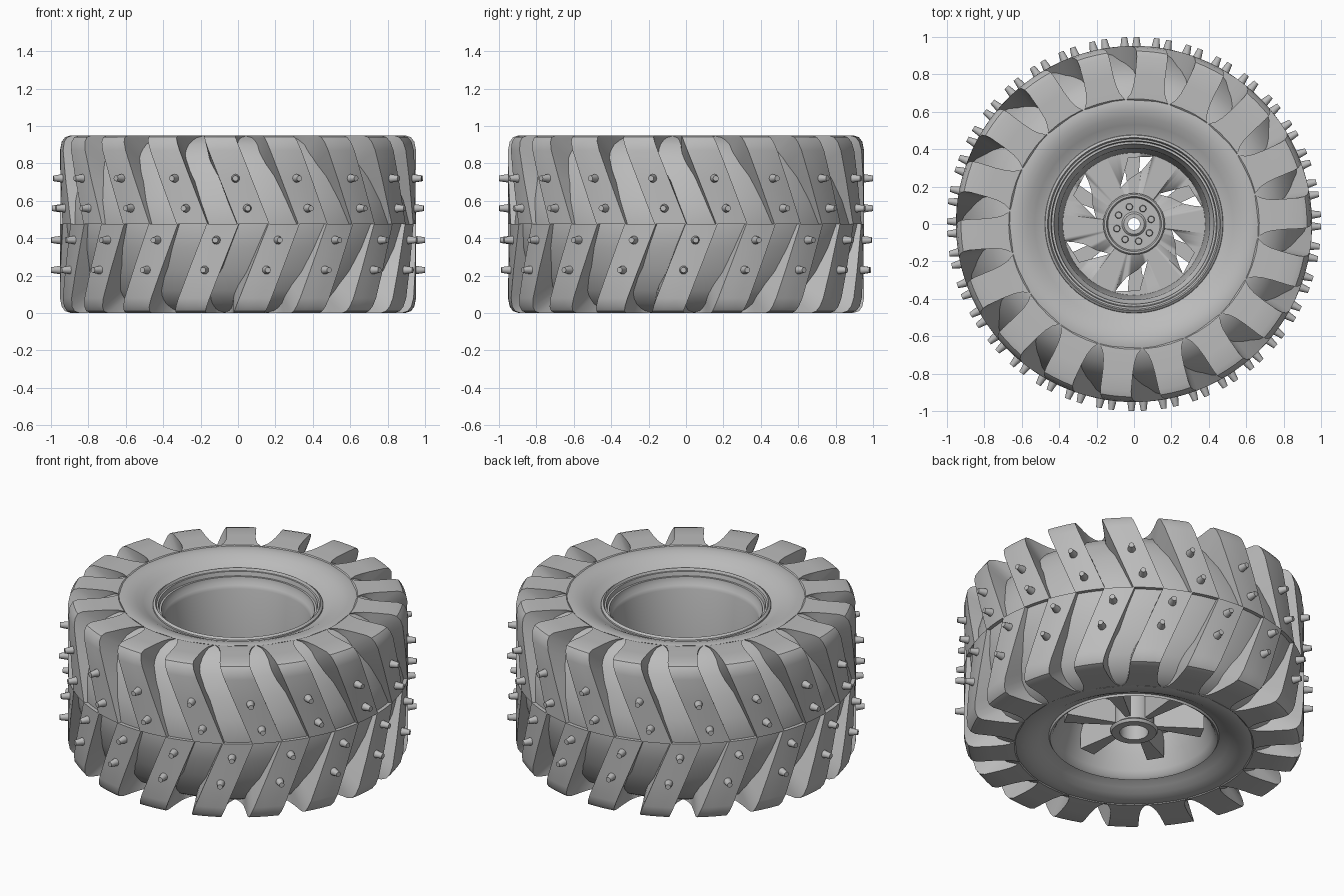
import bpy, bmesh, math
from mathutils import Matrix, Vector

if "Cube" in bpy.data.objects:
    bpy.data.objects.remove(bpy.data.objects["Cube"])

HEIGHT, MID, LUGS = 0.95, 0.475, 18
grey = bpy.data.materials.new("plain_grey")
grey.use_nodes = True
grey.diffuse_color = (0.5, 0.5, 0.5, 1)
grey.node_tree.nodes["Principled BSDF"].inputs["Base Color"].default_value = grey.diffuse_color


def finish(name, bm, angle=35):
    bmesh.ops.recalc_face_normals(bm, faces=bm.faces[:])
    mesh = bpy.data.meshes.new(name)
    bm.to_mesh(mesh)
    bm.free()
    ob = bpy.data.objects.new(name, mesh)
    bpy.context.collection.objects.link(ob)
    mesh.materials.append(grey)
    bpy.ops.object.select_all(action='DESELECT')
    ob.select_set(True)
    bpy.context.view_layer.objects.active = ob
    bpy.ops.object.shade_smooth_by_angle(angle=math.radians(angle))
    return ob


def polar(r, degrees, z):
    a = math.radians(degrees)
    return Vector((r * math.cos(a), r * math.sin(a), z))


def revolve(name, profile, steps=96, angle=35):
    """Spin a closed (radius, height) profile around z."""
    bm = bmesh.new()
    rings = [[bm.verts.new(polar(r, 360 * i / steps, z)) for r, z in profile]
             for i in range(steps)]
    n = len(profile)
    for i in range(steps):
        a, b = rings[i], rings[(i + 1) % steps]
        for j in range(n):
            k = (j + 1) % n
            bm.faces.new((a[j], b[j], b[k], a[k]))
    return finish(name, bm, angle)


def prism(bm, outline, z0, z1):
    low = [bm.verts.new((x, y, z0)) for x, y in outline]
    high = [bm.verts.new((x, y, z1)) for x, y in outline]
    bm.faces.new(low)
    bm.faces.new(high)
    for i in range(len(low)):
        k = (i + 1) % len(low)
        bm.faces.new((low[i], low[k], high[k], high[i]))


def lug_angle(z):
    return -90.8 + (0.72 - z) * 23.75


# Tyre body: rounded crown, sidewalls dipping to the rim
half = [(0.47, 0.885), (0.50, 0.895), (0.53, 0.912), (0.57, 0.933), (0.61, 0.945),
        (0.65, 0.948), (0.69, 0.938), (0.76, 0.90), (0.82, 0.83), (0.87, 0.72),
        (0.91, 0.6)]
revolve("tyre_body", half + [(0.93, MID)] + [(r, HEIGHT - z) for r, z in reversed(half)], 108)

# Tread lugs: outer radius, height, inner radius, inner height, half width in degrees
SECTIONS = [(0.952, MID, 0.88, MID, 5.2), (0.952, 0.72, 0.84, 0.70, 5.2),
            (0.952, 0.87, 0.80, 0.78, 5.2), (0.943, 0.915, 0.77, 0.80, 5.2),
            (0.925, 0.94, 0.75, 0.82, 5.2), (0.895, 0.95, 0.73, 0.84, 5.3),
            (0.80, 0.95, 0.70, 0.86, 5.8), (0.74, 0.95, 0.67, 0.88, 6.5),
            (0.70, 0.95, 0.65, 0.9, 7.6), (0.67, 0.949, 0.63, 0.91, 9.5)]


def tread(name, lower):
    bm = bmesh.new()
    for i in range(LUGS):
        turn = i * 360 / LUGS - (10 if lower else 0)
        loops = []
        for r, z, ri, zi, w in SECTIONS:
            c = lug_angle(z) + turn
            ring = [polar(r, c + s * w, z) for s in (-1, -0.33, 0.33, 1)]
            ring += [polar(ri, c + s * (w + 0.4), zi) for s in (1, -1)]
            if lower:
                for p in ring:
                    p.z = HEIGHT - p.z
            loops.append([bm.verts.new(p) for p in ring])
        for a, b in zip(loops, loops[1:]):
            for j in range(6):
                k = (j + 1) % 6
                bm.faces.new((a[j], a[k], b[k], b[j]))
        bm.faces.new(loops[0])
        bm.faces.new(loops[-1])
    finish(name, bm, 30)


tread("upper_tread_lugs", False)
tread("lower_tread_lugs", True)

# Studs: two on every lug
bm = bmesh.new()
for i in range(LUGS):
    for z in (0.72, 0.56):
        for lower in (False, True):
            a = lug_angle(z) + i * 360 / LUGS - (10 if lower else 0)
            centre = polar(0.965, a, HEIGHT - z if lower else z)
            spin = polar(1, a, 0).to_track_quat('Z', 'Y').to_matrix().to_4x4()
            bmesh.ops.create_cone(bm, cap_ends=True, segments=12, radius1=0.026, radius2=0.015,
                                  depth=0.07, matrix=Matrix.Translation(centre) @ spin)
finish("studs", bm)

# Rim barrel with stepped lips
revolve("rim", [(0.48, 0.87), (0.475, 0.895), (0.462, 0.905), (0.455, 0.89), (0.445, 0.89),
                (0.44, 0.865), (0.428, 0.865), (0.424, 0.835), (0.412, 0.82), (0.405, 0.8),
                (0.38, 0.33), (0.38, 0.27), (0.41, 0.18), (0.44, 0.09), (0.455, 0.06),
                (0.47, 0.05), (0.48, 0.07), (0.46, 0.25), (0.46, 0.7)])

# Wheel disc with six swept openings
disc = revolve("wheel_disc", [(0.04, 0.28), (0.395, 0.28), (0.395, 0.32), (0.04, 0.32)])
bm = bmesh.new()
opening = [(-0.03, 0.355), (0.10, 0.36), (0.075, 0.325), (0.04, 0.285), (-0.02, 0.245), (-0.075, 0.19)]
for i in range(6):
    m = Matrix.Rotation(math.radians(60 * i), 2)
    prism(bm, [m @ Vector(p) for p in opening], 0.2, 0.4)
cutter = finish("opening_cutter", bm)
cutter.hide_render = True
mod = disc.modifiers.new("openings", 'BOOLEAN')
mod.operation, mod.object, mod.solver = 'DIFFERENCE', cutter, 'EXACT'
bpy.context.view_layer.objects.active = disc
bpy.ops.object.modifier_apply(modifier=mod.name)
bpy.data.objects.remove(cutter)

# Ribs under the disc, between the openings
bm = bmesh.new()
for i in range(6):
    m = Matrix.Rotation(math.radians(60 * i + 32), 2)
    rib = [(0.11, -0.015), (0.39, -0.05), (0.39, 0.05), (0.11, 0.015)]
    prism(bm, [m @ Vector(p) for p in rib], 0.13, 0.285)
finish("spoke_ribs", bm)

# Hub: raised ring on top, tube below, hole through the middle
revolve("hub_cap", [(0.032, 0.27), (0.165, 0.27), (0.165, 0.345), (0.158, 0.352), (0.147, 0.352),
                    (0.14, 0.335), (0.065, 0.335), (0.055, 0.345), (0.032, 0.345)], 48)
revolve("hub_tube", [(0.08, 0.29), (0.08, 0.085), (0.125, 0.085), (0.135, 0.1), (0.11, 0.12),
                     (0.11, 0.29)], 48)

# Wheel bolts
bm = bmesh.new()
for i in range(8):
    bmesh.ops.create_cone(bm, cap_ends=True, segments=12, radius1=0.02, radius2=0.016, depth=0.04,
                          matrix=Matrix.Translation(polar(0.095, 15 + 45 * i, 0.345)))
finish("wheel_bolts", bm)
